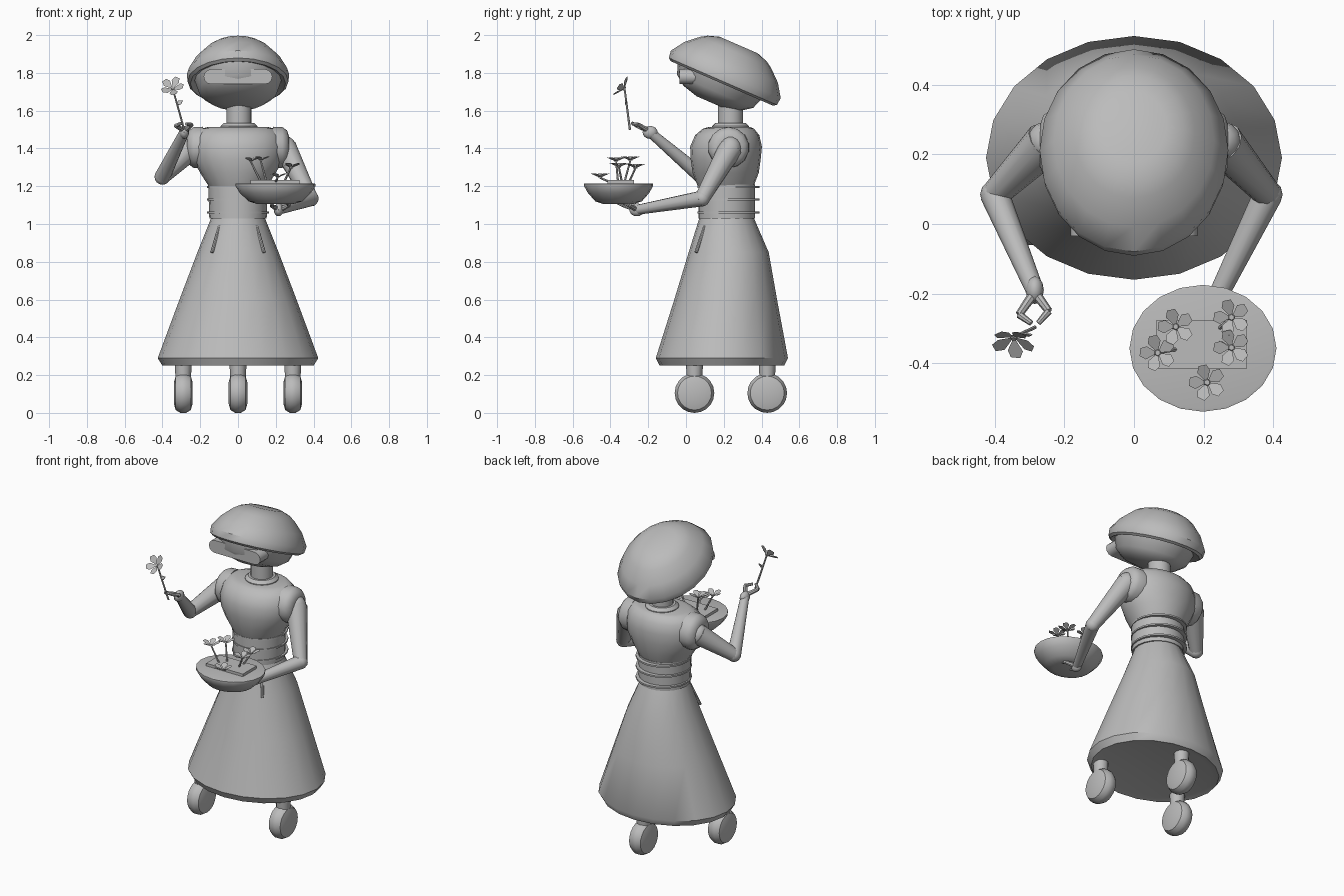
import bpy, bmesh, math
from mathutils import Vector, Matrix

if "Cube" in bpy.data.objects:
    bpy.data.objects.remove(bpy.data.objects["Cube"])

grey = bpy.data.materials.new("plain grey")
grey.use_nodes = True
grey.diffuse_color = (0.5, 0.5, 0.5, 1)
grey.node_tree.nodes["Principled BSDF"].inputs["Base Color"].default_value = (0.5, 0.5, 0.5, 1)


def finish(name, bm, angle=40):
    bmesh.ops.recalc_face_normals(bm, faces=bm.faces)
    mesh = bpy.data.meshes.new(name)
    bm.to_mesh(mesh)
    bm.free()
    obj = bpy.data.objects.new(name, mesh)
    bpy.context.collection.objects.link(obj)
    mesh.materials.append(grey)
    bpy.ops.object.select_all(action="DESELECT")
    obj.select_set(True)
    bpy.context.view_layer.objects.active = obj
    bpy.ops.object.shade_smooth_by_angle(angle=math.radians(angle))
    return obj


def loft(name, rings, sides=20, angle=40):
    """Stack of elliptical rings: (z, half width, half depth, centre y)."""
    bm = bmesh.new()
    loops = []
    for z, rx, ry, cy in rings:
        turn = [math.tau * i / sides for i in range(sides)]
        loops.append([bm.verts.new((rx * math.cos(t), cy + ry * math.sin(t), z)) for t in turn])
    for low, high in zip(loops, loops[1:]):
        for i in range(sides):
            j = (i + 1) % sides
            bm.faces.new((low[i], low[j], high[j], high[i]))
    bm.faces.new(loops[0][::-1])
    bm.faces.new(loops[-1])
    return finish(name, bm, angle)


def lathe(name, profile, centre, squash=1, sides=20, angle=40):
    obj = loft(name, [(z, r * squash, r, 0) for r, z in profile], sides, angle)
    obj.location = centre
    return obj


def rod(name, a, b, r1, r2, sides=12):
    a, b = Vector(a), Vector(b)
    bm = bmesh.new()
    spin = (b - a).to_track_quat("Z", "Y").to_matrix().to_4x4()
    bmesh.ops.create_cone(bm, cap_ends=True, segments=sides, radius1=r1, radius2=r2,
                          depth=(b - a).length, matrix=Matrix.Translation((a + b) / 2) @ spin)
    return finish(name, bm)


def ball(name, centre, size):
    bm = bmesh.new()
    bmesh.ops.create_uvsphere(bm, u_segments=12, v_segments=8, radius=1,
                              matrix=Matrix.Translation(centre) @ Matrix.Diagonal((*size, 1)))
    return finish(name, bm)


def slab(name, outline, thickness):
    """Extrude a flat outline along z."""
    bm = bmesh.new()
    face = bm.faces.new([bm.verts.new((x, y, 0)) for x, y in outline])
    new = bmesh.ops.extrude_face_region(bm, geom=[face])["geom"]
    verts = [v for v in new if isinstance(v, bmesh.types.BMVert)]
    bmesh.ops.translate(bm, vec=(0, 0, thickness), verts=verts)
    return finish(name, bm)


def flower(name, base, head, facing, radius):
    """Thin stem carrying five cupped petals."""
    base, head = Vector(base), Vector(head)
    rod(name + "_stem", base, head, 0.006, 0.005, 6)
    rod(name + "_heart", head, head + Vector(facing) * 0.008, 0.012, 0.008, 6)
    bm = bmesh.new()
    aim = Matrix.Translation(head) @ Vector(facing).to_track_quat("Z", "Y").to_matrix().to_4x4()
    petal = [(0, 0, 0), (0.6, -0.36, 0.3), (0.95, -0.26, 0.42),
             (1, 0.18, 0.44), (0.65, 0.36, 0.32)]
    for k in range(5):
        place = aim @ Matrix.Rotation(math.tau * k / 5, 4, "Z")
        bm.faces.new([bm.verts.new(place @ (Vector(p) * radius)) for p in petal])
    finish(name + "_petals", bm, 10)


# Wheels and their posts
for name, x, y in (("right", -0.29, 0.045), ("left", 0.29, 0.045), ("rear", 0, 0.43)):
    wheel = lathe(name + "_wheel", [(0.055, -0.05), (0.09, -0.04), (0.105, -0.015),
                                    (0.105, 0.015), (0.09, 0.04), (0.055, 0.05)], (x, y, 0.105))
    wheel.rotation_euler = (0, math.pi / 2, 0)
    rod(name + "_post", (x, y, 0.17), (x, y, 0.29), 0.04, 0.047)

# Skirt with two front trims
loft("skirt", [(0.26, 0.36, 0.29, 0.19), (0.25, 0.4, 0.33, 0.19), (0.29, 0.425, 0.35, 0.19),
               (0.6, 0.31, 0.272, 0.21), (0.85, 0.215, 0.212, 0.226), (1.03, 0.143, 0.145, 0.215)])
for side in (-1, 1):
    rod("skirt_trim", (side * 0.098, 0.1, 0.99), (side * 0.138, 0.053, 0.85), 0.009, 0.009, 8)

# Ribbed waist
loft("waist", [(1.03, 0.152, 0.15, 0.215), (1.21, 0.158, 0.15, 0.215)])
for z in (1.06, 1.13, 1.195):
    loft("waist_ring", [(z - 0.005, 0.163, 0.165, 0.225), (z + 0.005, 0.163, 0.165, 0.225)])

# Torso, collar and neck
loft("torso", [(1.2, 0.155, 0.148, 0.21), (1.27, 0.2, 0.175, 0.21), (1.34, 0.237, 0.185, 0.21),
               (1.41, 0.243, 0.19, 0.212), (1.47, 0.23, 0.17, 0.218), (1.505, 0.195, 0.135, 0.225),
               (1.513, 0.16, 0.11, 0.23)])
lathe("collar", [(0.098, 1.505), (0.098, 1.518), (0.08, 1.535)], (0.005, 0.235, 0))
lathe("neck", [(0.066, 1.52), (0.066, 1.69)], (0.005, 0.235, 0))

# Head: tilted cap over a rounded face
cap = lathe("head_cap", [(0.24, 0.01), (0.295, -0.012), (0.312, 0), (0.317, 0.04), (0.27, 0.11),
                         (0.205, 0.168), (0.17, 0.19), (0.11, 0.21)], (0, 0.195, 1.755), 0.855)
face = lathe("face", [(0.08, -0.128), (0.165, -0.105), (0.22, -0.065), (0.25, 0.02)],
             (0, 0.18, 1.762), 0.95)
for part in (cap, face):
    part.rotation_euler = (-0.41, 0, 0)

# Visor: pill-shaped slab standing proud of the face
pill = []
for side, start in ((1, -math.pi / 2), (-1, math.pi / 2)):
    for i in range(7):
        t = start + math.pi * i / 6
        pill.append((side * 0.142 + 0.04 * math.cos(t), 0.04 * math.sin(t)))
visor = slab("visor", pill, 0.12)
visor.location = (0, 0.085, 1.78)
visor.rotation_euler = (math.pi / 2, 0, 0)

# Arms
arms = {
    "left": (1, (0.385, 0.085, 1.135), (0.215, -0.26, 1.075)),
    "right": (-1, (-0.4, 0.085, 1.25), (-0.285, -0.19, 1.485)),
}
for name, (side, elbow, wrist) in arms.items():
    shoulder = lathe(name + "_shoulder", [(0.11, -0.04), (0.108, 0.01), (0.09, 0.035), (0.06, 0.045)],
                     (side * 0.225, 0.225, 1.405), 1, 14)
    shoulder.rotation_euler = (0, side * math.pi / 2, 0)
    top = (side * 0.25, 0.235, 1.4)
    ball(name + "_shoulder_joint", top, (0.06, 0.06, 0.065))
    rod(name + "_upper_arm", top, elbow, 0.064, 0.04)
    ball(name + "_elbow", elbow, (0.042, 0.042, 0.042))
    rod(name + "_forearm", elbow, wrist, 0.042, 0.026)
    ball(name + "_hand", wrist, (0.026, 0.04, 0.034))

# Fingers: bent pairs of rods
fingers = (
    ("right_thumb", (-0.275, -0.21, 1.5), (-0.245, -0.25, 1.525), (-0.275, -0.285, 1.53)),
    ("right_finger", (-0.295, -0.21, 1.5), (-0.33, -0.26, 1.52), (-0.295, -0.285, 1.535)),
    ("left_thumb", (0.23, -0.27, 1.08), (0.27, -0.3, 1.1), (0.26, -0.34, 1.115)),
    ("left_finger", (0.21, -0.27, 1.08), (0.18, -0.32, 1.095), (0.18, -0.36, 1.11)),
)
for name, a, b, c in fingers:
    rod(name + "_base", a, b, 0.014, 0.011, 8)
    rod(name + "_tip", b, c, 0.011, 0.008, 8)

# Bowl with its planting plate
bowl = lathe("bowl", [(0.09, 1.105), (0.14, 1.12), (0.185, 1.165), (0.207, 1.2),
                      (0.207, 1.213), (0.198, 1.215)], (0.198, -0.357, 0))
bowl.scale = (1.02, 0.88, 1)
plate = slab("planting_plate", [(0.065, -0.415), (0.325, -0.415), (0.325, -0.275), (0.065, -0.275)], 0.02)
plate.location.z = 1.212

# Flowers in the bowl and in the raised hand
planted = (
    ((0.12, -0.36), (0.068, -0.37, 1.33)), ((0.15, -0.325), (0.12, -0.295, 1.335)),
    ((0.245, -0.3), (0.28, -0.268, 1.295)), ((0.245, -0.34), (0.28, -0.355, 1.3)),
    ((0.2, -0.41), (0.21, -0.455, 1.245)),
)
for (x, y), head in planted:
    flower("bowl_flower", (x, y, 1.225), head, (0, 0, 1), 0.052)
flower("held_flower", (-0.285, -0.297, 1.5), (-0.345, -0.325, 1.715), (-0.15, -0.75, 0.6), 0.062)
leaf = slab("held_leaf", [(0, 0), (0.02, -0.012), (0.04, 0), (0.02, 0.014)], 0.004)
leaf.location = (-0.325, -0.316, 1.63)
leaf.rotation_euler = (1.2, -0.6, 0)
